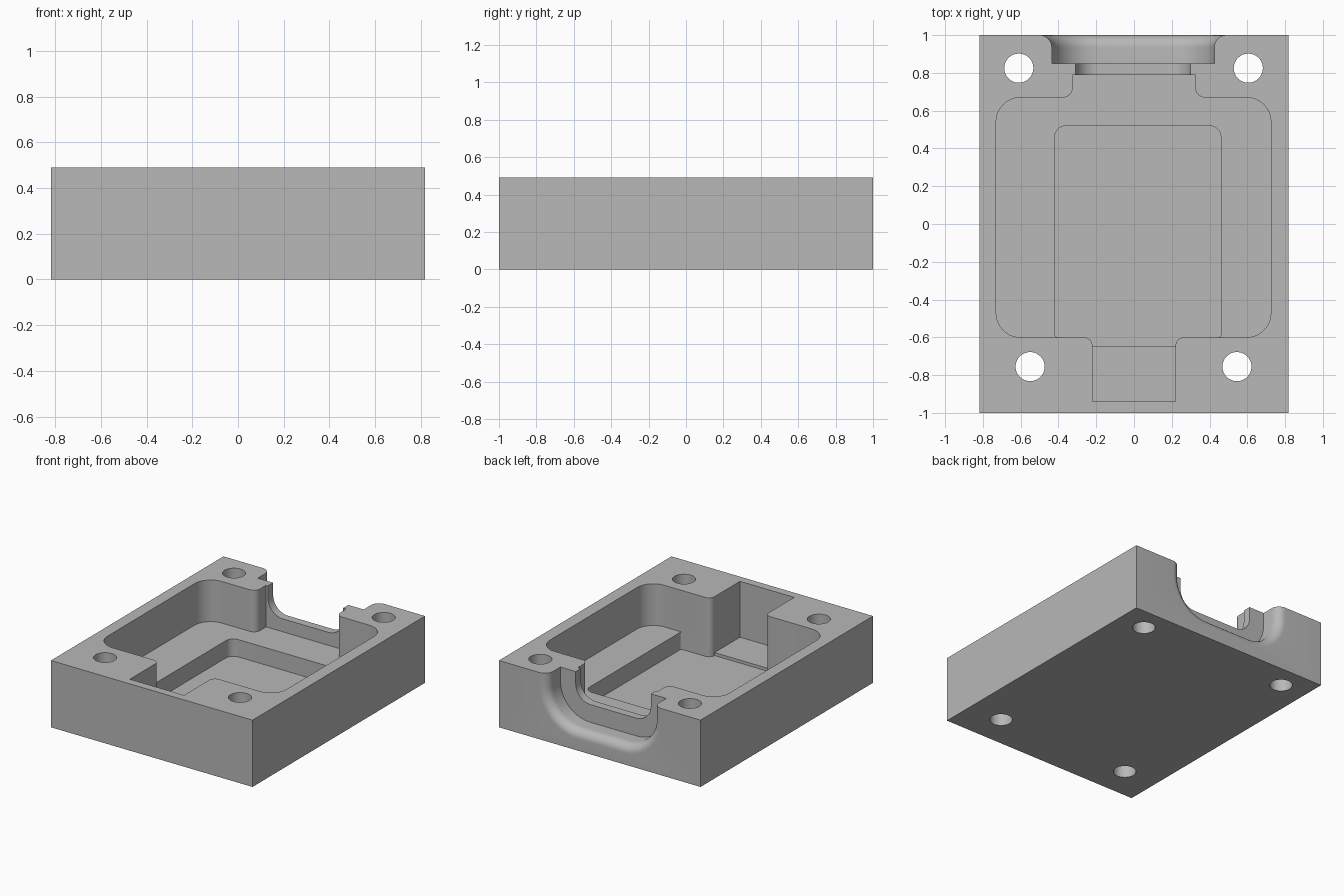
import bpy, bmesh
from math import sin, cos, pi, radians
from mathutils import Vector

if "Cube" in bpy.data.objects:
    bpy.data.objects.remove(bpy.data.objects["Cube"])

grey = bpy.data.materials.new("plain grey")
grey.use_nodes = True
colour = (0.48, 0.48, 0.48, 1)
grey.diffuse_color = colour
grey.node_tree.nodes["Principled BSDF"].inputs["Base Color"].default_value = colour

HEIGHT, ABOVE = 0.49, 0.6


def rounded(corners, steps=10):
    """Outline through (a, b, radius) corners, each rounded by its radius."""
    points = []
    for i, (a, b, r) in enumerate(corners):
        p = Vector((a, b))
        if not r:
            points.append(p)
            continue
        before = (Vector(corners[i - 1][:2]) - p).normalized()
        after = (Vector(corners[(i + 1) % len(corners)][:2]) - p).normalized()
        for k in range(steps + 1):
            t = k / steps * pi / 2
            points.append(p + before * r * (1 - sin(t)) + after * r * (1 - cos(t)))
    return points


def loft(name, sections):
    """Closed solid through matching loops of 3D points."""
    bm = bmesh.new()
    loops = [[bm.verts.new(p) for p in s] for s in sections]
    for low, high in zip(loops, loops[1:]):
        for i in range(len(low)):
            j = (i + 1) % len(low)
            bm.faces.new((low[i], low[j], high[j], high[i]))
    bm.faces.new(loops[0])
    bm.faces.new(loops[-1])
    bmesh.ops.recalc_face_normals(bm, faces=bm.faces)
    mesh = bpy.data.meshes.new(name)
    bm.to_mesh(mesh)
    bm.free()
    mesh.materials.append(grey)
    obj = bpy.data.objects.new(name, mesh)
    bpy.context.collection.objects.link(obj)
    return obj


def prism(name, outline, z0, z1=ABOVE):
    return loft(name, [[(p.x, p.y, z) for p in outline] for z in (z0, z1)])


def u_section(y, half, floor, radius):
    """U-shaped slot section, open upwards, standing at depth y."""
    outline = rounded([(-half, ABOVE, 0), (-half, floor, radius),
                       (half, floor, radius), (half, ABOVE, 0)])
    return [(p.x - 0.005, y, p.y) for p in outline]


def rectangle(x0, x1, y0, y1):
    return rounded([(x0, y0, 0), (x1, y0, 0), (x1, y1, 0), (x0, y1, 0)])


housing = prism("housing_block", rectangle(-0.818, 0.818, -1, 1), 0, HEIGHT)
cutters = []

# Main cavity, with a throat at the back and a bay at the front
cutters.append(prism("main_cavity", rounded([
    (-0.22, -0.94, 0), (0.22, -0.94, 0), (0.22, -0.6, 0.045),
    (0.725, -0.6, 0.13), (0.725, 0.67, 0.13), (0.325, 0.67, 0.05),
    (0.325, 0.79, 0), (-0.325, 0.79, 0), (-0.325, 0.67, 0.05),
    (-0.73, 0.67, 0.13), (-0.73, -0.6, 0.13), (-0.22, -0.6, 0.045)]), 0.185))

# Deeper inner recess and front bay floor
cutters.append(prism("inner_recess", rounded([
    (-0.22, -0.645, 0), (0.22, -0.645, 0), (0.22, -0.6, 0.045),
    (0.46, -0.6, 0.015), (0.46, 0.52, 0.06), (-0.42, 0.52, 0.06),
    (-0.42, -0.6, 0.015), (-0.22, -0.6, 0.045)]), 0.058))
cutters.append(prism("front_bay", rectangle(-0.22, 0.22, -0.94, -0.645), 0.08))

# Back opening: narrow neck, then a wider mouth that flares out
cutters.append(loft("neck_slot", [u_section(y, 0.305, 0.28, 0.12) for y in (0.75, 0.9)]))
FLARE = 0.065
mouth = [u_section(0.85, 0.43, 0.15, 0.24)]
for k in range(11):
    t = k / 10 * pi / 2
    out = FLARE * (1 - cos(t))
    mouth.append(u_section(1 - FLARE + FLARE * sin(t), 0.43 + out, 0.15 - out, 0.24 + out))
mouth.append(u_section(1.05, 0.43 + FLARE, 0.15 - FLARE, 0.24 + FLARE))
cutters.append(loft("flared_mouth", mouth))

# Bolt holes
for x, y in ((-0.61, 0.825), (0.605, 0.825), (-0.55, -0.755), (0.545, -0.755)):
    ring = [Vector((x + 0.077 * cos(k * pi / 24), y + 0.077 * sin(k * pi / 24)))
            for k in range(48)]
    cutters.append(prism("bolt_hole", ring, -0.1))

# Cut everything out of the block
bpy.ops.object.select_all(action="DESELECT")
bpy.context.view_layer.objects.active = housing
housing.select_set(True)
for cutter in cutters:
    cutter.hide_render = True
    mod = housing.modifiers.new(cutter.name, "BOOLEAN")
    mod.operation, mod.solver, mod.object = "DIFFERENCE", "EXACT", cutter
    bpy.ops.object.modifier_apply(modifier=mod.name)
    bpy.data.objects.remove(cutter)

bpy.ops.object.shade_smooth_by_angle(angle=radians(30))
